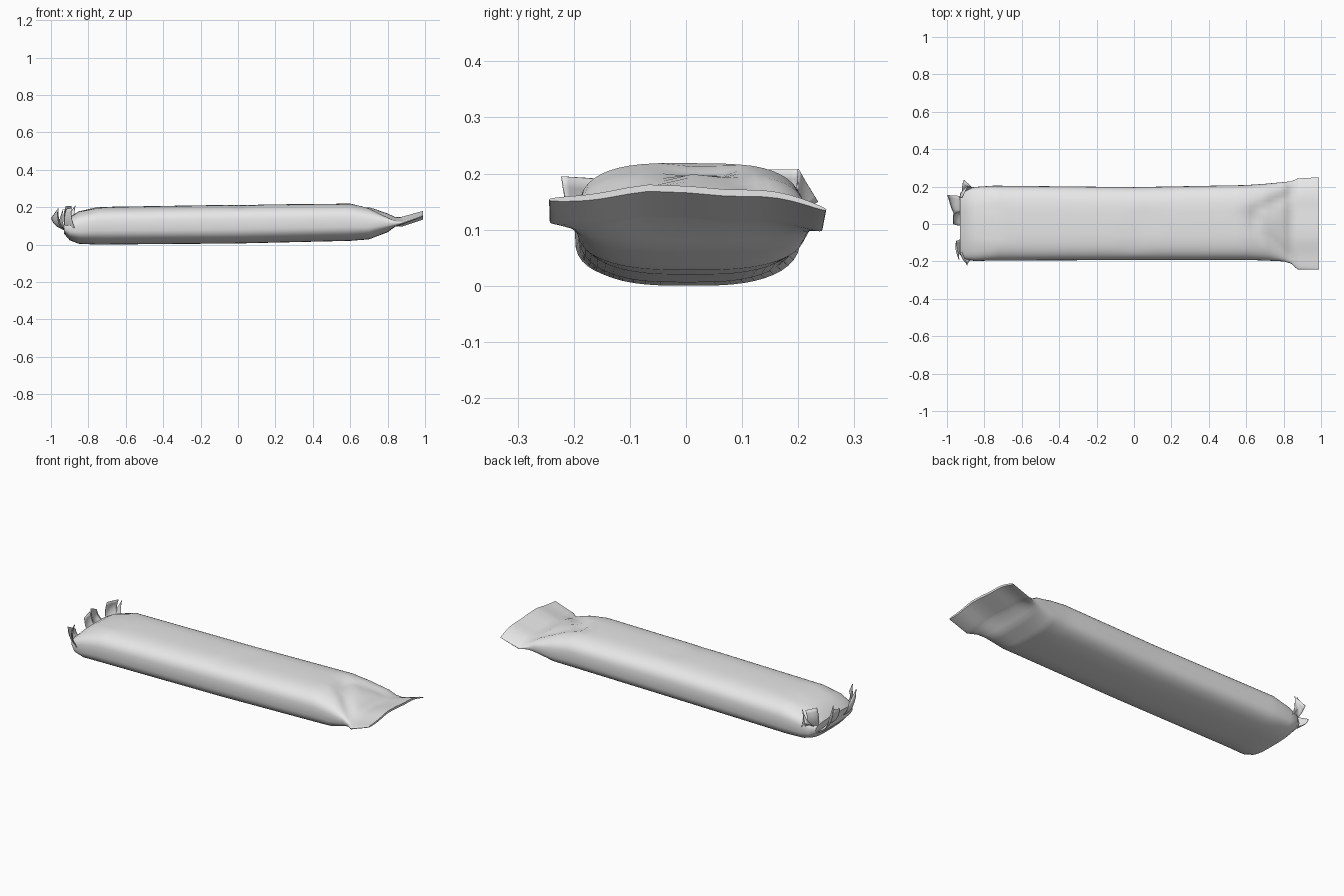
import bpy, bmesh, math
from mathutils import Vector

if "Cube" in bpy.data.objects:
    bpy.data.objects.remove(bpy.data.objects["Cube"])

foil = bpy.data.materials.new("plain light grey")
foil.diffuse_color = (0.8, 0.8, 0.8, 1)
foil.use_nodes = True
foil.node_tree.nodes["Principled BSDF"].inputs["Base Color"].default_value = foil.diffuse_color


def finish(name, bm, angle=40):
    me = bpy.data.meshes.new(name)
    bm.to_mesh(me)
    bm.free()
    ob = bpy.data.objects.new(name, me)
    bpy.context.collection.objects.link(ob)
    me.materials.append(foil)
    bpy.ops.object.select_all(action='DESELECT')
    ob.select_set(True)
    bpy.context.view_layer.objects.active = ob
    bpy.ops.object.shade_smooth_by_angle(angle=math.radians(angle))
    return ob


# Stations along the wrapper: x, bottom z, top z, half width, centre y
STATIONS = [
    (-0.93, 0.060, 0.120, 0.165, 0.0),
    (-0.90, 0.025, 0.150, 0.190, 0.0),
    (-0.85, 0.006, 0.180, 0.198, 0.0),
    (-0.75, 0.002, 0.203, 0.200, 0.005),
    (0.00, 0.008, 0.215, 0.195, 0.002),
    (0.60, 0.022, 0.221, 0.200, 0.008),
    (0.70, 0.030, 0.203, 0.205, 0.010),
    (0.80, 0.068, 0.168, 0.212, 0.012),
    (0.84, 0.100, 0.148, 0.220, 0.008),
    (0.875, 0.122, 0.148, 0.243, 0.000),
    (0.99, 0.168, 0.180, 0.247, 0.003),
]
# Creases: x0, y0, x1, y1, depth, width
CREASES = [
    (0.62, 0.03, 0.82, -0.17, 0.016, 0.03),
    (0.64, 0.06, 0.84, 0.16, 0.012, 0.03),
    (0.00, -0.13, 0.07, 0.06, 0.006, 0.03),
    (-0.76, -0.05, -0.88, -0.16, 0.008, 0.03),
    (-0.76, 0.08, -0.88, 0.17, 0.008, 0.03),
]


def station(x):
    for a, b in zip(STATIONS, STATIONS[1:]):
        if x <= b[0] + 1e-6:
            t = (x - a[0]) / (b[0] - a[0])
            return [p + (q - p) * t for p, q in zip(a, b)]


def crease(x, y):
    total = 0
    for x0, y0, x1, y1, depth, width in CREASES:
        a, d = Vector((x0, y0)), Vector((x1 - x0, y1 - y0))
        p = Vector((x, y)) - a
        t = max(0, min(1, p.dot(d) / d.length_squared))
        total += depth * math.exp(-((p - d * t).length / width) ** 2)
    return total


def power(v, e):
    return math.copysign(abs(v) ** e, v)


# Pillow-shaped wrapper body running into the flat crimped fin
N = 48
xs = sorted({round(s[0], 3) for s in STATIONS} |
            {round(-0.72 + i * 0.06, 3) for i in range(22)} |
            {round(0.62 + i * 0.02, 3) for i in range(19)})
bm = bmesh.new()
rings = []
for x in xs:
    _, zb, zt, hw, yc = station(x)
    fin = max(0, min(1, (x - 0.80) / 0.08))
    zm = zb + (zt - zb) * 0.52
    ring = []
    for k in range(N):
        a = 2 * math.pi * k / N
        c, s = math.cos(a), math.sin(a)
        y = yc + hw * power(c, 0.62)
        if s >= 0:
            z = zm + (zt - zm) * s ** 0.72
            z -= crease(x, y) * s * (1 - fin)
        else:
            z = zm - (zm - zb) * (-s) ** 0.6
            y -= 0.025 * s * s * (1 - fin) * (y - yc) / hw
        # the fin droops towards its sides, more at the back, and ripples
        droop = 0.034 if y > 0 else 0.022
        z += fin * (-droop * (y / 0.25) ** 2 + 0.004 * math.sin(y * -28))
        ring.append(bm.verts.new((x, y, z)))
    rings.append(ring)
for r0, r1 in zip(rings, rings[1:]):
    for k in range(N):
        j = (k + 1) % N
        bm.faces.new((r0[k], r0[j], r1[j], r1[k]))
bm.faces.new(rings[0])
bm.faces.new(rings[-1])
bmesh.ops.recalc_face_normals(bm, faces=bm.faces)
low = min(v.co.z for v in bm.verts)
bmesh.ops.translate(bm, vec=(0, 0, -low), verts=bm.verts)
finish("wrapper_body", bm)


# Torn flaps: curled sheets between a base edge and a tip edge
def flap(name, b0, b1, t0, t1, bulge, n=6):
    b0, b1, t0, t1, bulge = map(Vector, (b0, b1, t0, t1, bulge))
    bm = bmesh.new()
    grid = []
    for i in range(n + 1):
        v = i / n
        row = []
        for j in range(n + 1):
            u = j / n
            p = b0.lerp(b1, u).lerp(t0.lerp(t1, u), v)
            p += bulge * math.sin(math.pi * v) * (0.6 + 0.4 * math.sin(math.pi * u))
            row.append(bm.verts.new(p))
        grid.append(row)
    for i in range(n):
        for j in range(n):
            bm.faces.new((grid[i][j], grid[i][j + 1], grid[i + 1][j + 1], grid[i + 1][j]))
    ob = finish(name, bm, 60)
    mod = ob.modifiers.new("thickness", 'SOLIDIFY')
    mod.thickness = 0.003
    mod.offset = 0


flap("torn_flap_back_corner", (-0.91, 0.13, 0.09), (-0.86, 0.195, 0.10),
     (-0.91, 0.235, 0.15), (-0.87, 0.20, 0.208), (-0.015, 0, 0))
flap("torn_flap_back_upright", (-0.92, 0.14, 0.08), (-0.88, 0.19, 0.11),
     (-0.92, 0.14, 0.207), (-0.89, 0.20, 0.207), (-0.02, 0, 0))
flap("torn_flap_back_middle", (-0.92, 0.06, 0.075), (-0.92, 0.15, 0.075),
     (-0.96, 0.05, 0.195), (-0.998, 0.155, 0.142), (-0.025, 0, -0.01))
flap("torn_flap_middle", (-0.92, -0.01, 0.075), (-0.92, 0.07, 0.075),
     (-0.965, 0.0, 0.16), (-0.965, 0.05, 0.175), (-0.015, 0, -0.01))
flap("torn_flap_front", (-0.92, -0.15, 0.07), (-0.92, -0.08, 0.075),
     (-0.935, -0.19, 0.19), (-0.95, -0.10, 0.14), (-0.02, 0, 0))
flap("torn_flap_front_corner", (-0.92, -0.15, 0.06), (-0.87, -0.19, 0.08),
     (-0.92, -0.15, 0.19), (-0.89, -0.222, 0.195), (-0.015, -0.008, 0))
